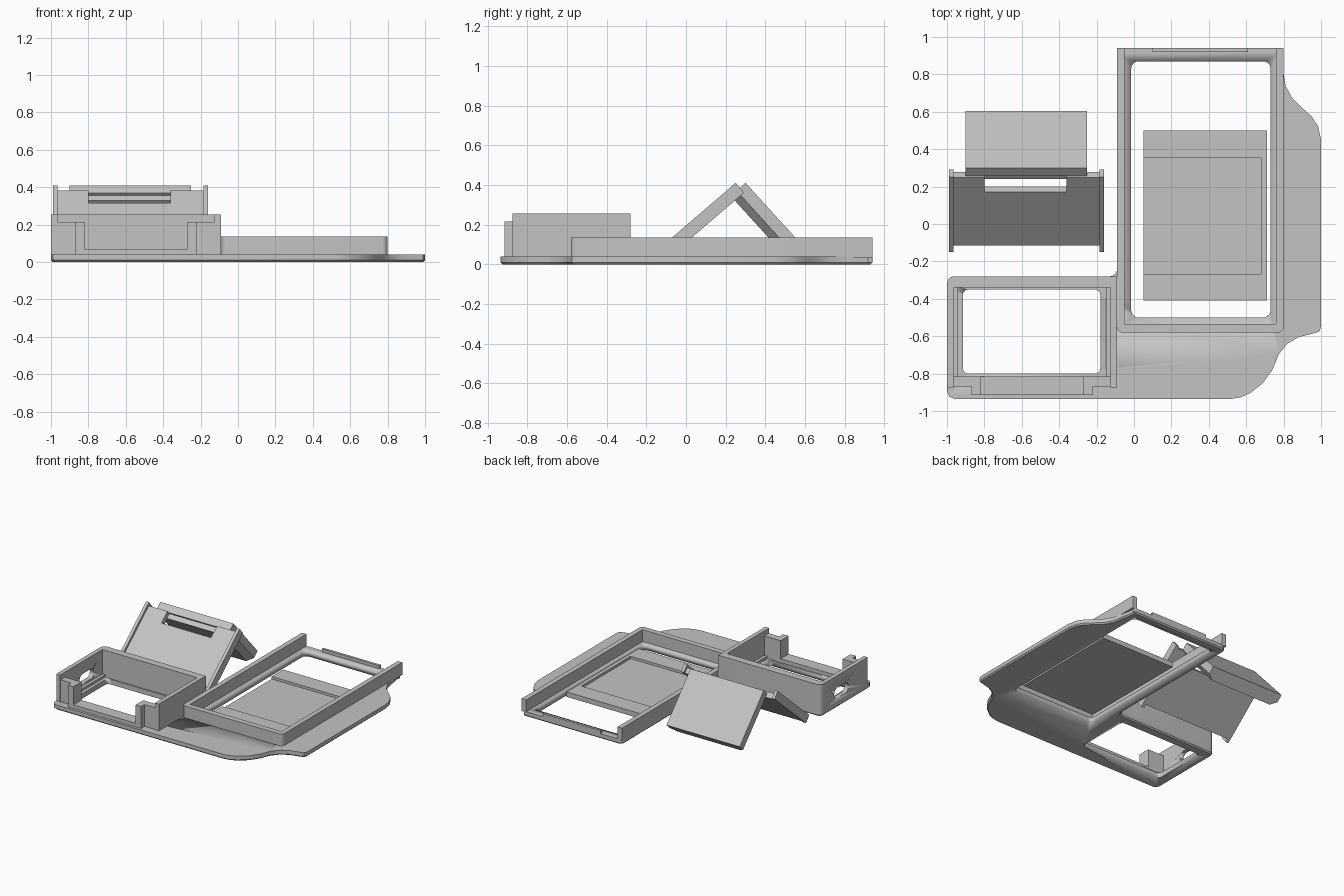
import bpy, bmesh, math
from mathutils import Vector, Matrix

if "Cube" in bpy.data.objects:
    bpy.data.objects.remove(bpy.data.objects["Cube"])

grey = bpy.data.materials.new("plain_grey")
grey.diffuse_color = (0.55, 0.55, 0.55, 1)
grey.use_nodes = True
grey.node_tree.nodes["Principled BSDF"].inputs["Base Color"].default_value = grey.diffuse_color


def rounded(pts, radii, n=6):
    """Round the corners of a polygon; radii maps corner index to radius."""
    out = []
    for i, p in enumerate(pts):
        p = Vector(p)
        r = radii.get(i, 0)
        if not r:
            out.append(p)
            continue
        a = (Vector(pts[i - 1]) - p).normalized() * r
        b = (Vector(pts[(i + 1) % len(pts)]) - p).normalized() * r
        for k in range(n + 1):
            t = math.pi / 2 * k / n
            out.append(p + a * (1 - math.sin(t)) + b * (1 - math.cos(t)))
    return out


def rect(x0, x1, y0, y1, r=0):
    pts = [(x0, y0), (x1, y0), (x1, y1), (x0, y1)]
    return rounded(pts, {i: r for i in range(4)})


def prism(name, pts, z0, z1, matrix=None, chamfer=0, smooth=True):
    bm = bmesh.new()
    face = bm.faces.new([bm.verts.new((p[0], p[1], z0)) for p in pts])
    res = bmesh.ops.extrude_face_region(bm, geom=[face])
    top = [v for v in res["geom"] if isinstance(v, bmesh.types.BMVert)]
    bmesh.ops.translate(bm, verts=top, vec=(0, 0, z1 - z0))
    if chamfer:
        low = [e for e in bm.edges if all(abs(v.co.z - z0) < 1e-6 for v in e.verts)]
        bmesh.ops.bevel(bm, geom=low, offset=chamfer, segments=1, affect='EDGES')
    if matrix:
        bm.transform(matrix)
    bmesh.ops.recalc_face_normals(bm, faces=bm.faces[:])
    me = bpy.data.meshes.new(name)
    bm.to_mesh(me)
    bm.free()
    me.materials.append(grey)
    ob = bpy.data.objects.new(name, me)
    bpy.context.collection.objects.link(ob)
    if smooth:
        bpy.ops.object.select_all(action='DESELECT')
        ob.select_set(True)
        bpy.context.view_layer.objects.active = ob
        bpy.ops.object.shade_smooth_by_angle(angle=math.radians(25))
    return ob


def cut(ob, cutter):
    m = ob.modifiers.new("cut", 'BOOLEAN')
    m.operation, m.solver, m.object = 'DIFFERENCE', 'EXACT', cutter
    bpy.context.view_layer.objects.active = ob
    bpy.ops.object.modifier_apply(modifier=m.name)
    bpy.data.objects.remove(cutter)


def box(name, x0, x1, y0, y1, z0, z1, matrix=None):
    return prism(name, rect(x0, x1, y0, y1), z0, z1, matrix, smooth=False)


# base plate with a curved side flange and two openings
left = rounded([(-1, -0.935), (-1, -0.28), (-0.09, -0.28), (-0.09, 0.94), (0.8, 0.94)],
               {1: 0.04, 2: 0.04, 3: 0.04, 4: 0.03})
left[0:1] = [Vector((-0.96, -0.935)), Vector((-0.988, -0.923)), Vector((-1, -0.895))]
right = [(0.8, 0.8), (0.81, 0.74), (0.845, 0.675), (0.9, 0.62), (0.95, 0.575),
         (0.985, 0.52), (1, 0.45), (1, -0.55), (0.99, -0.575), (0.96, -0.585),
         (0.88, -0.605), (0.82, -0.64), (0.775, -0.695), (0.74, -0.78),
         (0.69, -0.85), (0.62, -0.905), (0.57, -0.927), (0.52, -0.935)]
base = prism("base_plate", left + right, 0, 0.04, chamfer=0.01)
cut(base, prism("opening", rect(-0.015, 0.73, -0.5, 0.87, 0.04), -0.1, 0.2))
cut(base, prism("opening", rect(-0.915, -0.18, -0.8, -0.35, 0.03), -0.1, 0.2))

# long frame wall, open at the back
prism("frame_wall", rounded([(-0.09, 0.94), (-0.09, -0.58), (0.8, -0.58), (0.8, 0.94),
                             (0.76, 0.94), (0.76, -0.535), (-0.05, -0.535), (-0.05, 0.94)],
                            {1: 0.03, 2: 0.03}), 0.035, 0.135)
box("frame_back_lip", 0.1, 0.61, 0.92, 0.94, 0.035, 0.065)

# small holder wall, open at the front, with an oblong cable slot
holder = prism("holder_wall", rounded([(-1, -0.875), (-1, -0.28), (-0.09, -0.28), (-0.09, -0.875),
                                       (-0.125, -0.875), (-0.125, -0.34), (-0.965, -0.34),
                                       (-0.965, -0.875)], {1: 0.04}), 0.035, 0.255)
to_x = Matrix(((0, 0, 1, 0), (1, 0, 0, 0), (0, 1, 0, 0), (0, 0, 0, 1)))
cut(holder, prism("slot", rect(-0.63, -0.45, 0.075, 0.155, 0.039), -1.1, -0.9, to_x))
box("holder_sill", -0.87, -0.22, -0.915, -0.815, 0.035, 0.07)
for side, sx in (("left", 1), ("right", -1)):
    mirror = Matrix.Translation((-0.545, 0, 0)) @ Matrix.Diagonal((sx, 1, 1, 1))
    # local x is measured from the holder centre line
    box(side + "_holder_post", -0.325, -0.275, -0.915, -0.815, 0.035, 0.215, mirror)
    box(side + "_holder_block", -0.43, -0.32, -0.87, -0.815, 0.035, 0.215, mirror)
    box(side + "_holder_rail", -0.425, -0.395, -0.82, -0.335, 0.035, 0.06, mirror)

# loose tray lying in the long frame
box("tray_floor", 0.05, 0.71, -0.41, 0.5, 0.005, 0.025)
prism("tray_rim", [(0.05, -0.41), (0.71, -0.41), (0.71, 0.5), (0.05, 0.5), (0.05, 0.355),
                   (0.68, 0.355), (0.68, -0.27), (0.05, -0.27)], 0.025, 0.045, smooth=False)


def lean(top, down, inward):
    """Frame whose axes run along x, down the slope and into the slab."""
    d, n = Vector(down).normalized(), Vector(inward).normalized()
    return Matrix(((1, 0, 0, 0), (0, d.x, n.x, top[0]), (0, d.y, n.y, top[1]), (0, 0, 0, 1)))


# front leaning cover with side rails and a notch in its upper edge
front = lean((0.25, 0.41), (-0.4, -0.344), (0.344, -0.4))
prism("front_cover", [(-0.97, 0.02), (-0.8, 0.02), (-0.8, 0.12), (-0.36, 0.12), (-0.36, 0.02),
                      (-0.18, 0.02), (-0.18, 0.5), (-0.97, 0.5)], 0.02, 0.065, front, smooth=False)
for side, x in (("left", -0.99), ("right", -0.185)):
    box(side + "_cover_rail", x, x + 0.025, 0, 0.527, 0, 0.065, front)

# back leaning cover with a tapered inner block
back = lean((0.30, 0.41), (0.305, -0.335), (-0.335, -0.305))
box("back_cover", -0.9, -0.25, 0, 0.453, 0, 0.06, back)
across = back @ Matrix(((1, 0, 0, 0), (0, 0, 1, 0), (0, 1, 0, 0), (0, 0, 0, 1)))
prism("back_cover_block", [(-0.9, 0.06), (-0.25, 0.06), (-0.30, 0.1), (-0.85, 0.1)],
      0.02, 0.453, across, smooth=False)
